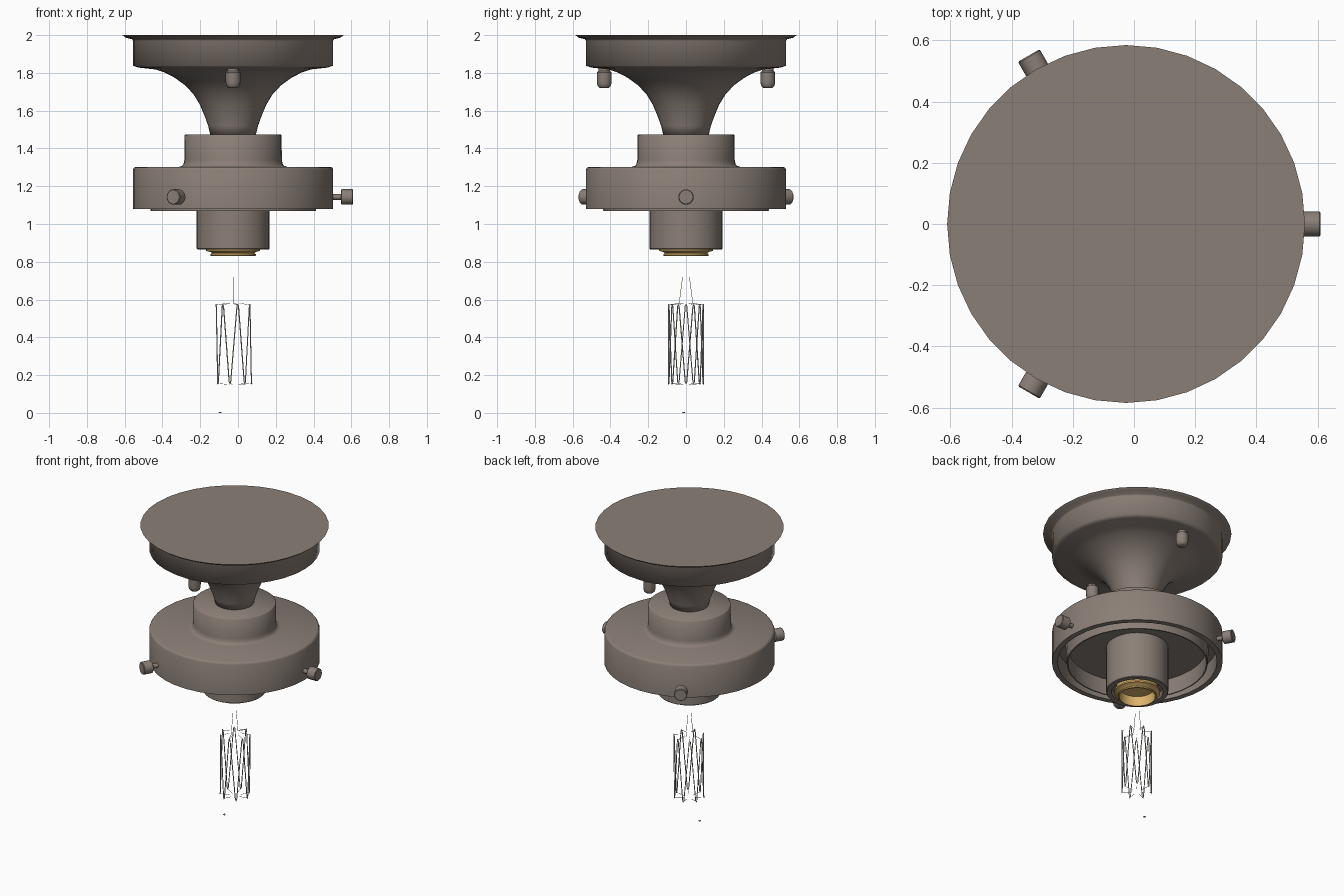
import bpy, bmesh, math
from mathutils import Matrix

if "Cube" in bpy.data.objects:
    bpy.data.objects.remove(bpy.data.objects["Cube"])

CX = -0.026  # lamp axis


def material(name, rgb):
    m = bpy.data.materials.new(name)
    m.diffuse_color = (*rgb, 1)
    m.use_nodes = True
    m.node_tree.nodes["Principled BSDF"].inputs["Base Color"].default_value = m.diffuse_color
    return m


BRONZE = material("aged bronze", (0.258, 0.213, 0.184))
BRASS = material("brass", (0.72, 0.45, 0.15))
WIRE = material("pale wire", (0.6, 0.58, 0.55))


def lathe(name, profile, mat, seg=36, matrix=None, smooth=40):
    """Revolve (radius, z) points round z; radius 0 closes to a pole."""
    bm = bmesh.new()
    rings = []
    for r, z in profile:
        if r == 0:
            rings.append([bm.verts.new((0, 0, z))] * seg)
        else:
            rings.append([bm.verts.new((r * math.cos(2 * math.pi * i / seg),
                                        r * math.sin(2 * math.pi * i / seg), z))
                          for i in range(seg)])
    for a, b in zip(rings, rings[1:]):
        for i in range(seg):
            j = (i + 1) % seg
            vs = list(dict.fromkeys((a[i], a[j], b[j], b[i])))
            if len(vs) > 2:
                bm.faces.new(vs)
    bmesh.ops.recalc_face_normals(bm, faces=bm.faces)
    bm.transform(matrix or Matrix.Translation((CX, 0, 0)))
    me = bpy.data.meshes.new(name)
    bm.to_mesh(me)
    bm.free()
    ob = bpy.data.objects.new(name, me)
    bpy.context.collection.objects.link(ob)
    me.materials.append(mat)
    bpy.ops.object.select_all(action='DESELECT')
    ob.select_set(True)
    bpy.context.view_layer.objects.active = ob
    bpy.ops.object.shade_smooth_by_angle(angle=math.radians(smooth))
    return ob


def wire(name, paths, radius):
    """Thin round wires along lists of points, with cyclic flags."""
    cu = bpy.data.curves.new(name, 'CURVE')
    cu.dimensions = '3D'
    cu.bevel_depth = radius
    cu.bevel_resolution = 1
    cu.use_fill_caps = True
    for pts, cyclic in paths:
        sp = cu.splines.new('POLY')
        sp.points.add(len(pts) - 1)
        for p, co in zip(sp.points, pts):
            p.co = (co[0] + CX, co[1], co[2], 1)
        sp.use_cyclic_u = cyclic
    cu.materials.append(WIRE)
    ob = bpy.data.objects.new(name, cu)
    bpy.context.collection.objects.link(ob)


# ceiling canopy: flange, drum and flared neck
lathe("canopy", [(0, 2.0), (0.585, 2.0), (0.57, 1.987), (0.535, 1.978), (0.53, 1.97),
                 (0.53, 1.838), (0.5, 1.828), (0.41, 1.818), (0.365, 1.803), (0.31, 1.775),
                 (0.255, 1.735), (0.21, 1.688), (0.175, 1.63), (0.15, 1.57), (0.132, 1.52),
                 (0.12, 1.47), (0, 1.47)], BRONZE, smooth=80)

# shade holder: cup on top, outer rim, groove, inner sleeve and ceiling
lathe("shade_holder", [(0, 1.475), (0.252, 1.475), (0.257, 1.47), (0.258, 1.34), (0.262, 1.318),
                       (0.27, 1.308), (0.285, 1.303), (0.515, 1.303), (0.525, 1.298),
                       (0.53, 1.288), (0.53, 1.08), (0.495, 1.08), (0.495, 1.2),
                       (0.445, 1.2), (0.438, 1.07), (0.43, 1.07), (0.43, 1.18), (0, 1.18)],
      BRONZE, smooth=50)

# lamp socket with open lower rim
lathe("socket", [(0.193, 1.21), (0.193, 0.87), (0.189, 0.866), (0.16, 0.866), (0.155, 0.9),
                 (0, 0.9)], BRONZE)

# brass bulb base: threaded shell, open and hollow below
lathe("bulb_base", [(0.13, 0.9), (0.135, 0.872), (0.143, 0.868), (0.143, 0.858), (0.12, 0.852),
                    (0.113, 0.846), (0.12, 0.84), (0.12, 0.832), (0.112, 0.83), (0.108, 0.895),
                    (0, 0.898)], BRASS)

# three thumb screws around the holder
for k in range(3):
    m = (Matrix.Translation((CX, 0, 1.143)) @ Matrix.Rotation(k * 2 * math.pi / 3, 4, 'Z')
         @ Matrix.Rotation(math.pi / 2, 4, 'Y'))
    lathe(f"thumb_screw_{k + 1}", [(0, 0.49), (0.015, 0.49), (0.015, 0.571), (0.036, 0.571),
                                   (0.041, 0.575), (0.041, 0.632), (0.037, 0.636), (0, 0.636)],
          BRONZE, 16, m)

# two cap nuts under the canopy
for s in (-1, 1):
    lathe("cap_nut_front" if s < 0 else "cap_nut_back",
          [(0, 1.84), (0.03, 1.84), (0.03, 1.81), (0.039, 1.803), (0.039, 1.755), (0.037, 1.74),
           (0.033, 1.728), (0.025, 1.721), (0, 1.719)],
          BRONZE, 16, Matrix.Translation((CX, 0.433 * s, 0)))


# zigzag filament: seven upper hooks, seven lower hooks
def polar(r, step, z):
    a = math.pi + step * math.pi / 7
    return (r * math.cos(a) + 0.004, r * math.sin(a), z)


zig = []
for k in range(14):
    top = k % 2 == 0
    z, tip = (0.565, 0.575) if top else (0.165, 0.153)
    zig += [polar(0.093, k - 0.1, z), polar(0.095, k, tip), polar(0.093, k + 0.1, z)]
wire("filament", [(zig, True)], 0.003)

# fine support arms to each hook, and two lead wires
arms = [([polar(0.035, k, 0.58 if k % 2 == 0 else 0.15),
          polar(0.096, k, 0.572 if k % 2 == 0 else 0.157)], False) for k in range(14)]
wire("support_arms", arms, 0.0012)
leads = [([(0, 0.018 * s, 0.72), (0, 0.026 * s, 0.66), (0, 0.036 * s, 0.58),
           (0.02, 0.09 * s, 0.572)], False) for s in (-1, 1)]
wire("lead_wires", leads, 0.0015)

# tiny tip where the clear bulb ends
lathe("bulb_tip", [(0, 0.006), (0.007, 0.005), (0.009, 0.003), (0.006, 0), (0, 0)], WIRE, 10,
      Matrix.Translation((-0.095, -0.012, 0)))
